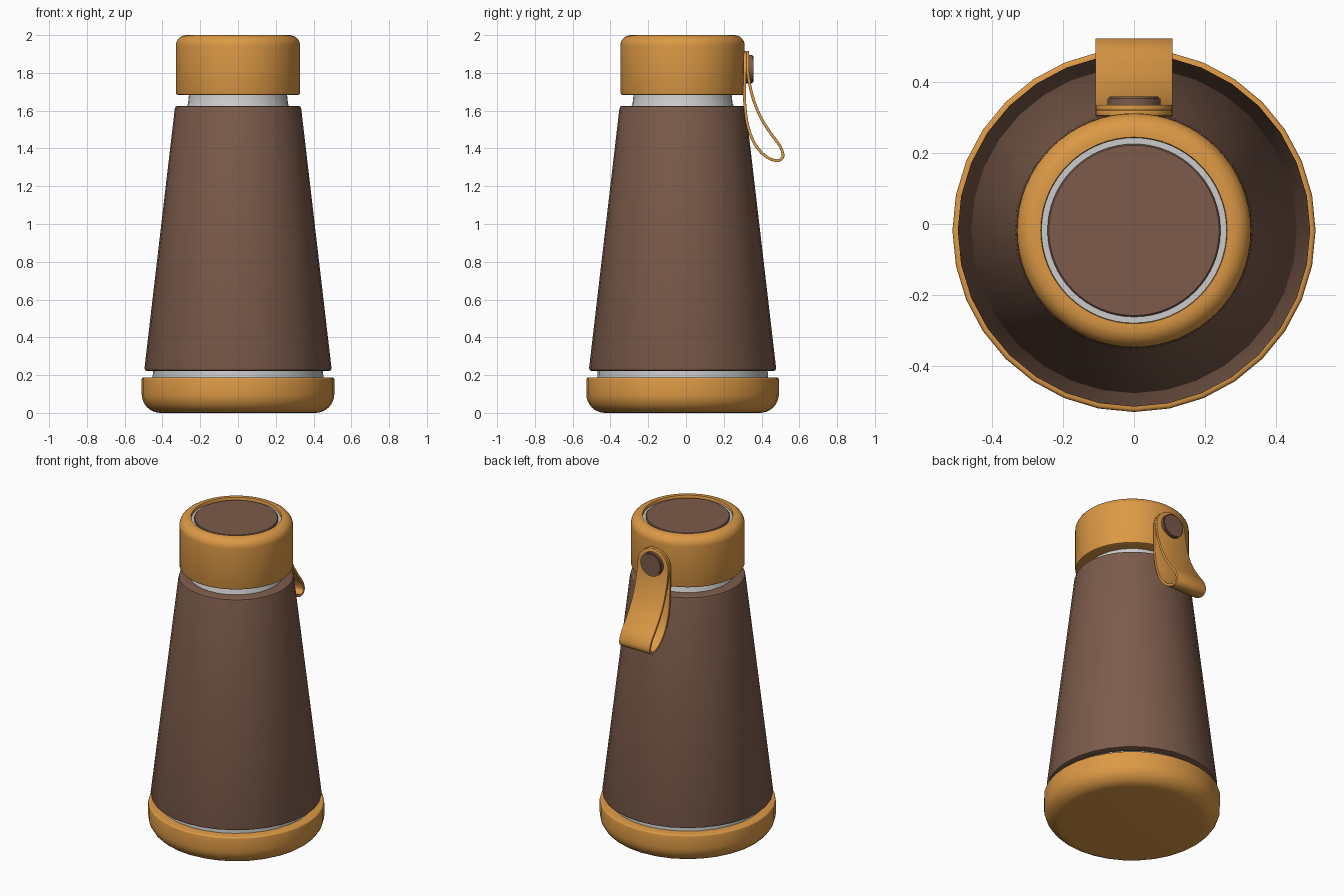
import bpy, bmesh, math
from mathutils import Vector

if "Cube" in bpy.data.objects:
    bpy.data.objects.remove(bpy.data.objects["Cube"])

CY = -0.018  # bottle axis in y


def material(name, rgb):
    m = bpy.data.materials.new(name)
    m.diffuse_color = (*rgb, 1)
    m.use_nodes = True
    m.node_tree.nodes["Principled BSDF"].inputs["Base Color"].default_value = m.diffuse_color
    return m


brown = material("brown", (0.20, 0.105, 0.07))
tan = material("tan", (0.72, 0.32, 0.06))


def finish(name, bm, mat, angle=35):
    bmesh.ops.recalc_face_normals(bm, faces=bm.faces)
    me = bpy.data.meshes.new(name)
    bm.to_mesh(me)
    bm.free()
    ob = bpy.data.objects.new(name, me)
    bpy.context.collection.objects.link(ob)
    if mat:
        me.materials.append(mat)
    bpy.ops.object.select_all(action='DESELECT')
    ob.select_set(True)
    bpy.context.view_layer.objects.active = ob
    bpy.ops.object.shade_smooth_by_angle(angle=math.radians(angle))
    return ob


def lathe(name, profile, mat, sides=32):
    """Spin a (radius, z) profile around the bottle axis."""
    bm = bmesh.new()
    vs = [bm.verts.new((r, 0, z)) for r, z in profile]
    es = [bm.edges.new(p) for p in zip(vs, vs[1:])]
    bmesh.ops.spin(bm, geom=vs + es, cent=(0, 0, 0), axis=(0, 0, 1),
                   angle=math.tau, steps=sides, use_duplicate=False)
    bmesh.ops.remove_doubles(bm, verts=bm.verts, dist=1e-4)
    ob = finish(name, bm, mat)
    ob.location.y = CY
    return ob


def fillet(cr, cz, rr, rz, a0, a1, n=6):
    """Elliptical arc of profile points, angles in degrees."""
    return [(cr + rr * math.cos(math.radians(a0 + (a1 - a0) * i / n)),
             cz + rz * math.sin(math.radians(a0 + (a1 - a0) * i / n))) for i in range(n + 1)]


# Base cup with a soft lower edge
lathe("base_cup", [(0, 0)] + fillet(0.41, 0.10, 0.1, 0.10, -90, 0, 8)
      + fillet(0.50, 0.177, 0.01, 0.01, 0, 90, 3) + [(0.43, 0.187)], tan)

# Steel core seen in the gaps
lathe("steel_core", [(0, 0.15), (0.453, 0.15), (0.45, 0.24), (0.285, 1.60),
                     (0.265, 1.635), (0.258, 1.70), (0, 1.70)], None)

# Tapered sleeve
lathe("body_sleeve", [(0.43, 0.222), (0.482, 0.222), (0.492, 0.226), (0.495, 0.238),
                      (0.335, 1.608), (0.331, 1.621), (0.322, 1.626), (0.26, 1.626)], brown)

# Lid with rounded shoulder and a shallow recess in the top
lathe("lid", [(0.25, 1.683), (0.318, 1.683), (0.326, 1.686), (0.329, 1.695)]
      + fillet(0.274, 1.945, 0.055, 0.055, 0, 90, 7)
      + [(0.262, 2.0), (0.260, 1.996), (0.260, 1.965)], tan, 64)
lathe("lid_ring", [(0, 1.95), (0.261, 1.95), (0.261, 1.982), (0.235, 1.982)], None, 64)
lathe("lid_disc", [(0.243, 1.96), (0.243, 1.989), (0.239, 1.993), (0, 1.993)], brown, 64)

# Strap loop: centre line (y, z) with a round head at both ends
W, HZ = 0.108, 1.807
pts = [(0.312, HZ), (0.310, 1.66), (0.325, 1.53), (0.362, 1.428), (0.42, 1.36),
       (0.482, 1.335), (0.513, 1.358), (0.498, 1.412), (0.445, 1.485),
       (0.390, 1.575), (0.348, 1.69), (0.327, HZ)]
ctrl = [Vector(p) for p in [(0.312, 1.9)] + pts + [(0.326, 1.9)]]
line = []
for a, b, c, d in zip(ctrl, ctrl[1:], ctrl[2:], ctrl[3:]):
    for k in range(5):
        t = k / 5
        p = 0.5 * (2 * b + (c - a) * t + (2 * a - 5 * b + 4 * c - d) * t * t
                   + (3 * b - a - 3 * c + d) * t ** 3)
        line.append((p.x, p.y, W))
line.append((*pts[-1], W))
head = [(HZ + W * math.sin(math.radians(g)), W * math.cos(math.radians(g)))
        for g in (10, 20, 30, 40, 50, 60, 70, 80, 87)]
line = ([(0.312, z, w) for z, w in reversed(head)] + line
        + [(0.327, z, w) for z, w in head])
bm = bmesh.new()
rows = [[bm.verts.new((s * w, y, z)) for s in (-1, 1)] for y, z, w in line]
for r, q in zip(rows, rows[1:]):
    bm.faces.new((r[0], r[1], q[1], q[0]))
strap = finish("strap", bm, tan)
solid = strap.modifiers.new("thickness", 'SOLIDIFY')
solid.thickness, solid.offset = 0.015, 0
bev = strap.modifiers.new("soft_edge", 'BEVEL')
bev.width, bev.segments, bev.limit_method = 0.003, 2, 'ANGLE'
bev.angle_limit = math.radians(50)

# Rivet holding the strap to the lid
bm = bmesh.new()
bmesh.ops.create_cone(bm, cap_ends=True, segments=32, radius1=0.075, radius2=0.075, depth=0.06)
rim = [e for e in bm.edges if all(v.co.z < 0 for v in e.verts)]
bmesh.ops.bevel(bm, geom=rim, offset=0.006, segments=2, affect='EDGES')
rivet = finish("rivet", bm, brown)
rivet.rotation_euler.x = math.pi / 2
rivet.location = (0, 0.328, 1.82)
